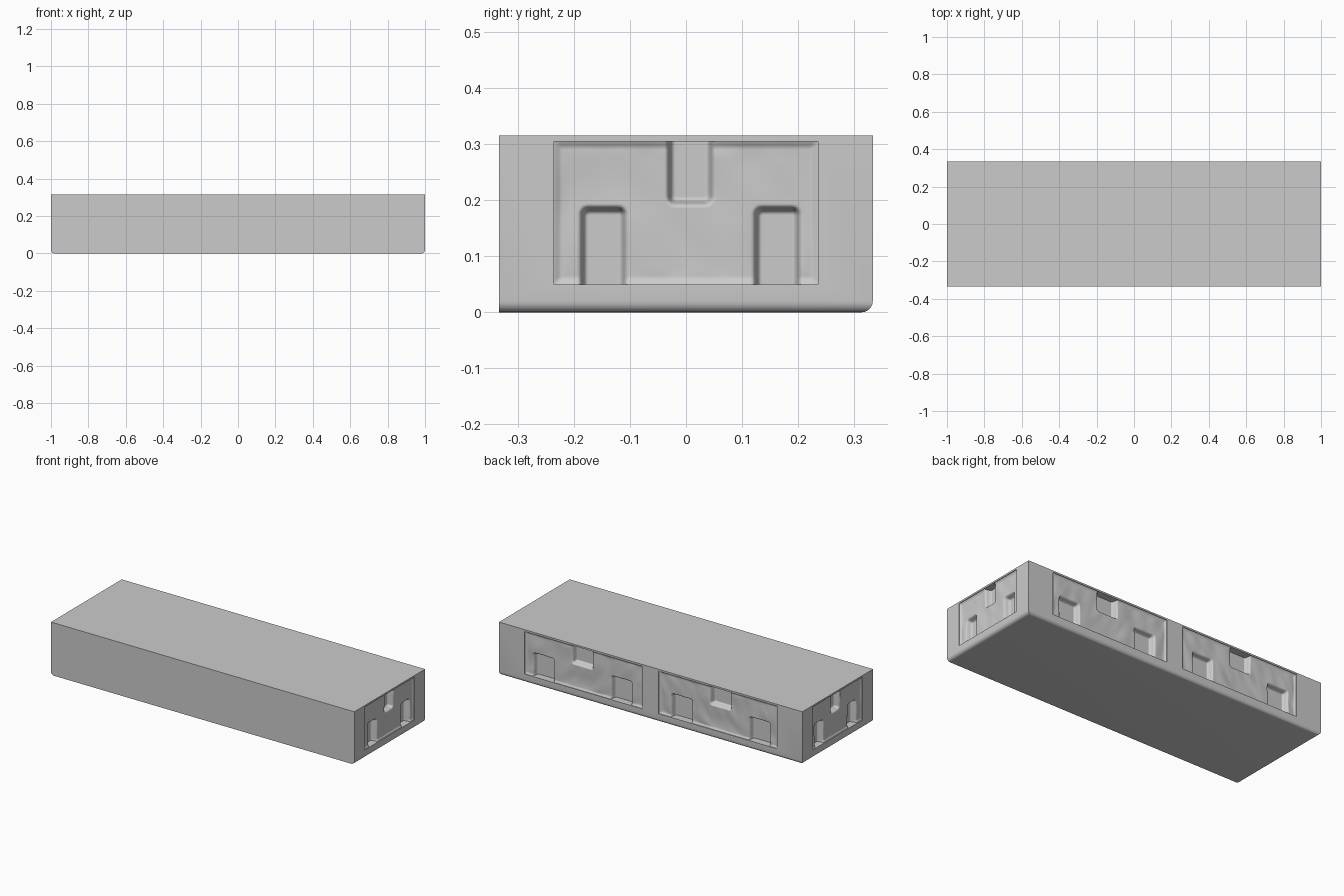
import bpy, bmesh
from mathutils import Vector, noise

if "Cube" in bpy.data.objects:
    bpy.data.objects.remove(bpy.data.objects["Cube"], do_unlink=True)

stone = bpy.data.materials.new("grey stone")
stone.use_nodes = True
stone.diffuse_color = (0.6, 0.6, 0.6, 1)
stone.node_tree.nodes["Principled BSDF"].inputs["Base Color"].default_value = (0.6, 0.6, 0.6, 1)

LENGTH, DEPTH, HEIGHT = 2.0, 0.666, 0.315
PANEL_Z, PANEL_H = 0.05, 0.255
RECESS, POCKET, STEP = 0.010, 0.034, 0.004
UP = Vector((0, 0, 1))
# Pockets as fractions of panel width and height: left, right, bottom, top
POCKETS = [(0.096, 0.277, -0.3, 0.55), (0.755, 0.936, -0.3, 0.55), (0.425, 0.606, 0.55, 1.3)]


def add_object(name, bm):
    mesh = bpy.data.meshes.new(name)
    bm.to_mesh(mesh)
    bm.free()
    mesh.materials.append(stone)
    obj = bpy.data.objects.new(name, mesh)
    bpy.context.collection.objects.link(obj)
    return obj


def mirror_x(obj):
    obj.modifiers.new("mirror", "MIRROR").use_axis = (True, False, False)
    # Reflect about the world centre, since every object origin is there
    return obj


def box(low, high):
    bm = bmesh.new()
    bmesh.ops.create_cube(bm, size=1)
    for v in bm.verts:
        v.co = Vector([lo + (c + 0.5) * (hi - lo) for c, lo, hi in zip(v.co, low, high)])
    return bm


def smooth(t):
    t = min(max(t, 0), 1)
    return t * t * (3 - 2 * t)


def pocket_mask(u, v, width, rect, radius=0.016, wall=0.012):
    """One inside a rounded pocket, zero outside, sloped along its wall."""
    left, right, low, high = rect[0] * width, rect[1] * width, rect[2] * PANEL_H, rect[3] * PANEL_H
    qx = abs(u - (left + right) / 2) - (right - left) / 2 + radius
    qy = abs(v - (low + high) / 2) - (high - low) / 2 + radius
    outside = Vector((max(qx, 0), max(qy, 0))).length
    return smooth((radius - outside - min(max(qx, qy), 0)) / wall)


def rough_panel(name, origin, along, out, width):
    """Hewn panel floor with three flat pockets sunk into it."""
    bm = bmesh.new()
    nu, nv = round(width / STEP), round(PANEL_H / STEP)
    rows = []
    for j in range(nv + 1):
        row = []
        for i in range(nu + 1):
            u, v = width * i / nu, PANEL_H * j / nv
            p = origin + along * u + UP * v
            mask = max(pocket_mask(u, v, width, r) for r in POCKETS)
            edge = min(u, v, width - u, PANEL_H - v)
            rough = RECESS * (0.4 + 0.6 * smooth(edge / 0.012))
            rough += 0.005 * noise.noise(Vector((u * 14 + v * 6, v * 9, out.x))) * smooth(edge / 0.03)
            row.append(bm.verts.new(p - out * (rough * (1 - mask) + (RECESS + POCKET) * mask)))
        rows.append(row)
    for a, b in zip(rows, rows[1:]):
        for i in range(nu):
            bm.faces.new((a[i], a[i + 1], b[i + 1], b[i])).smooth = True
    return mirror_x(add_object(name, bm))


# Slab with a rounded lower edge along the back and both ends
bm = box((-LENGTH / 2, -DEPTH / 2, 0), (LENGTH / 2, DEPTH / 2, HEIGHT))
lower = [e for e in bm.edges if all(v.co.z < 0.01 for v in e.verts)
         and any(v.co.y > 0 for v in e.verts)]
bmesh.ops.bevel(bm, geom=lower, offset=0.02, segments=5, profile=0.5, affect="EDGES")
slab = add_object("slab", bm)

# Recesses cut for the panels, the same on both halves
END_Y, END_W = -0.235, 0.47
BACK_X, BACK_W = -0.053, 0.78
top = PANEL_Z + PANEL_H
cut = 0.06
cutters = [
    box((LENGTH / 2 - cut, END_Y, PANEL_Z), (LENGTH / 2 + cut, END_Y + END_W, top)),
    box((BACK_X - BACK_W, DEPTH / 2 - cut, PANEL_Z), (BACK_X, DEPTH / 2 + cut, top)),
]
bpy.context.view_layer.objects.active = slab
for shape in cutters:
    cutter = mirror_x(add_object("recess_cutter", shape))
    cutter.hide_render = True
    boolean = slab.modifiers.new("recess", "BOOLEAN")
    boolean.operation, boolean.solver, boolean.object = "DIFFERENCE", "EXACT", cutter
    bpy.ops.object.modifier_apply(modifier=boolean.name)
    bpy.data.objects.remove(cutter, do_unlink=True)

bpy.ops.object.select_all(action="DESELECT")
slab.select_set(True)
bpy.ops.object.shade_smooth_by_angle(angle=0.6)

# Hewn panels on the ends and the back
rough_panel("end_panels", Vector((LENGTH / 2, END_Y, PANEL_Z)), Vector((0, 1, 0)), Vector((1, 0, 0)), END_W)
rough_panel("back_panels", Vector((BACK_X, DEPTH / 2, PANEL_Z)), Vector((-1, 0, 0)), Vector((0, 1, 0)), BACK_W)
